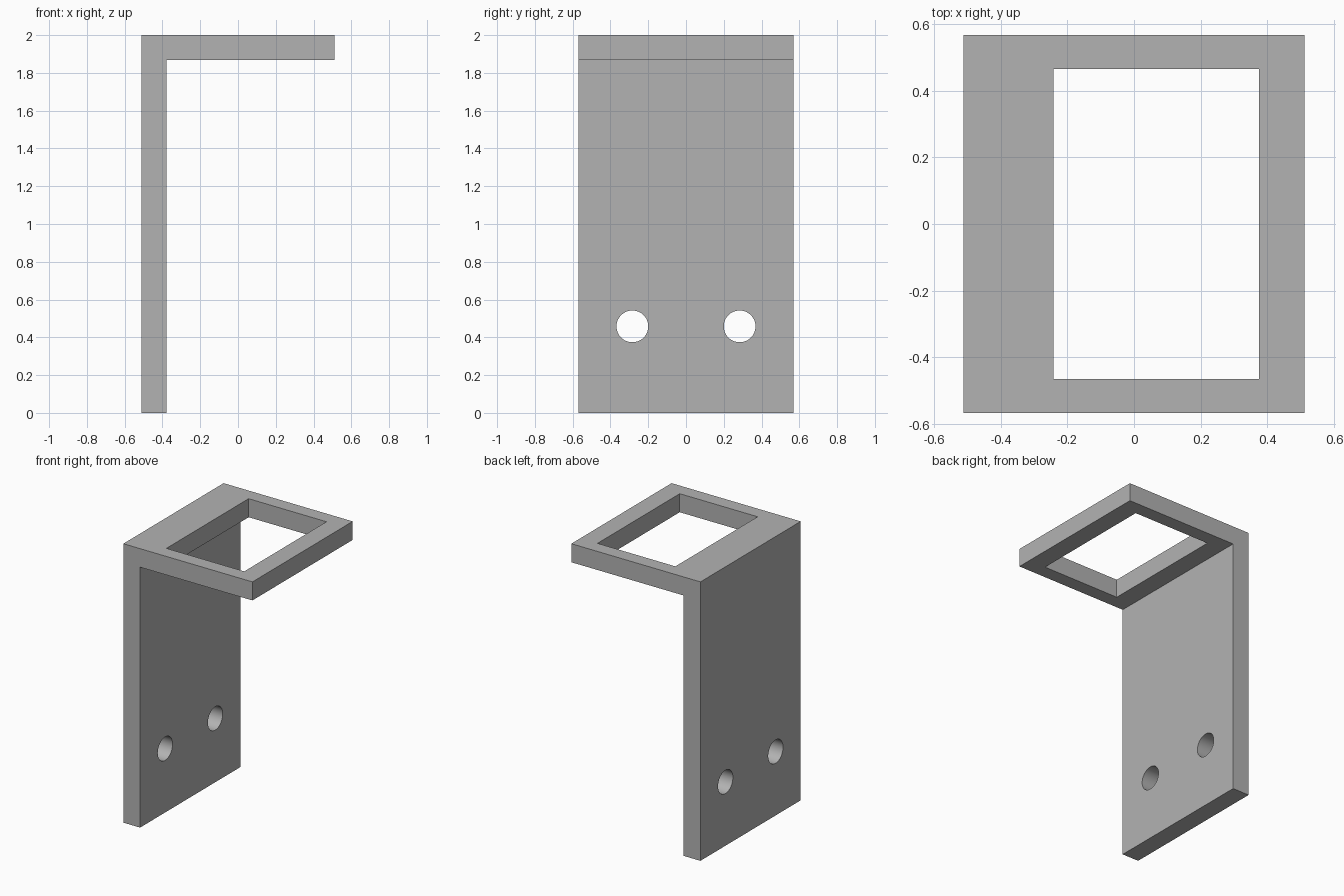
import bpy, bmesh
from math import pi, radians

cube = bpy.data.objects.get("Cube")
if cube:
    bpy.data.objects.remove(cube, do_unlink=True)

HALF_X, HALF_Y, HEIGHT, THICK = 0.512, 0.568, 2.0, 0.133

grey = bpy.data.materials.new("plain_grey")
grey.use_nodes = True
colour = (0.45, 0.45, 0.45, 1)
grey.diffuse_color = colour
grey.node_tree.nodes["Principled BSDF"].inputs["Base Color"].default_value = colour

# Bracket: L-shaped profile extruded along y
inner_x, under_z = -HALF_X + THICK, HEIGHT - THICK
profile = [(-HALF_X, 0), (inner_x, 0), (inner_x, under_z),
           (HALF_X, under_z), (HALF_X, HEIGHT), (-HALF_X, HEIGHT)]
bm = bmesh.new()
face = bm.faces.new([bm.verts.new((x, -HALF_Y, z)) for x, z in profile])
extruded = bmesh.ops.extrude_face_region(bm, geom=[face])["geom"]
bmesh.ops.translate(bm, vec=(0, 2 * HALF_Y, 0),
                    verts=[v for v in extruded if isinstance(v, bmesh.types.BMVert)])
bmesh.ops.recalc_face_normals(bm, faces=bm.faces)
mesh = bpy.data.meshes.new("bracket")
bm.to_mesh(mesh)
bm.free()
mesh.materials.append(grey)
bracket = bpy.data.objects.new("bracket", mesh)
bpy.context.collection.objects.link(bracket)


def cut(cutter):
    """Subtract the cutter from the bracket, then remove it."""
    cutter.hide_render = True
    cutter.data.materials.append(grey)
    mod = bracket.modifiers.new("cut", 'BOOLEAN')
    mod.operation = 'DIFFERENCE'
    mod.solver = 'EXACT'
    mod.object = cutter
    bpy.context.view_layer.objects.active = bracket
    bpy.ops.object.modifier_apply(modifier=mod.name)
    bpy.data.objects.remove(cutter, do_unlink=True)


# Rectangular window in the top plate
left, right, half_depth = -0.242, 0.376, 0.466
bpy.ops.mesh.primitive_cube_add(size=1, location=((left + right) / 2, 0, HEIGHT - THICK / 2))
window = bpy.context.object
window.name = "window_cutter"
window.scale = (right - left, 2 * half_depth, THICK * 2)
cut(window)

# Pair of round screw holes in the upright plate
for side in (-1, 1):
    bpy.ops.mesh.primitive_cylinder_add(
        vertices=64, radius=0.084, depth=THICK * 2,
        location=(-HALF_X + THICK / 2, side * 0.284, 0.458), rotation=(0, pi / 2, 0))
    bpy.context.object.name = "hole_cutter"
    cut(bpy.context.object)

# Smooth hole walls, crisp edges elsewhere
bpy.ops.object.select_all(action='DESELECT')
bracket.select_set(True)
bpy.context.view_layer.objects.active = bracket
bpy.ops.object.shade_smooth_by_angle(angle=radians(30))
